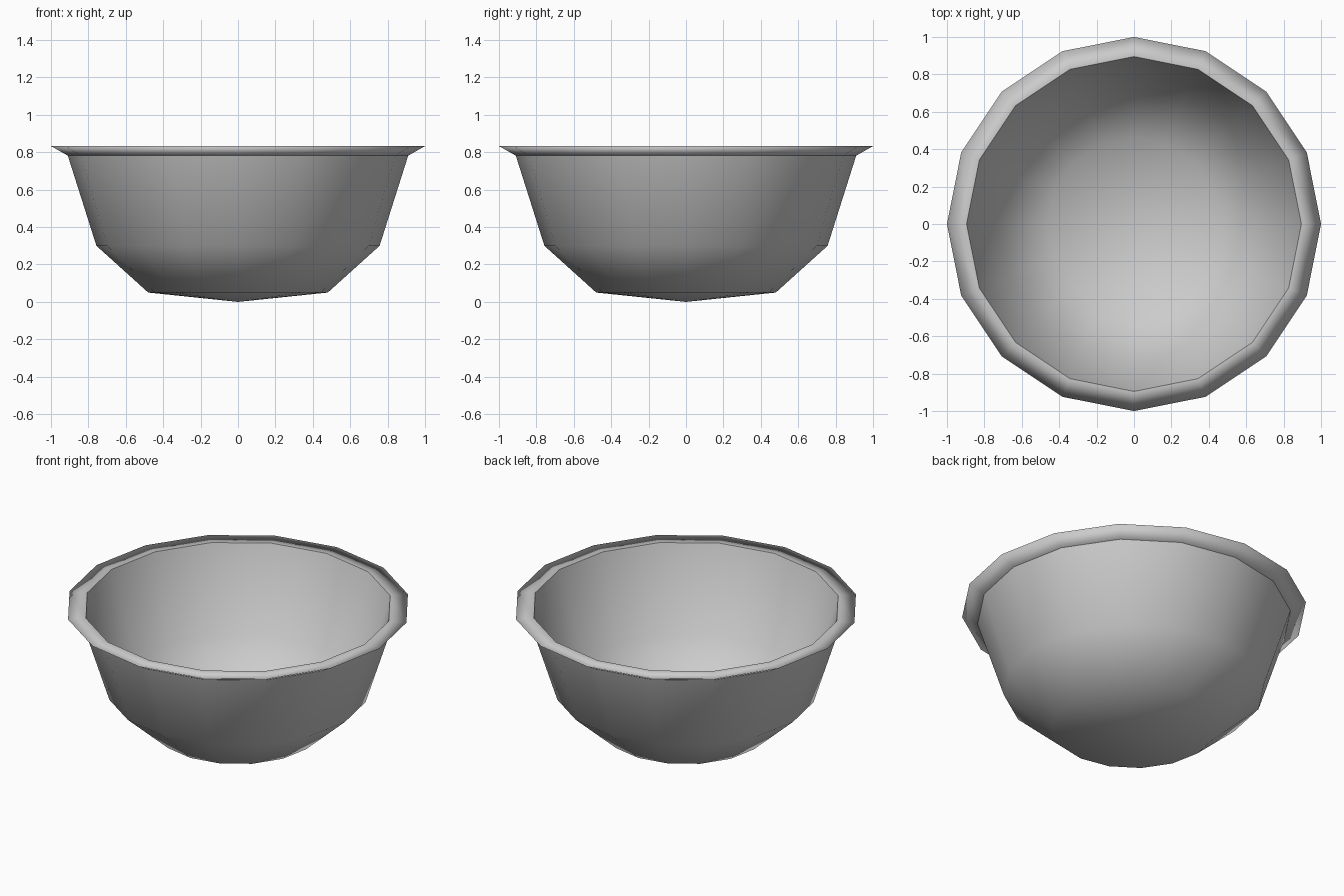
import bpy
import bmesh
from math import cos, sin, tau

cube = bpy.data.objects.get("Cube")
if cube:
    bpy.data.objects.remove(cube, do_unlink=True)

SIDES = 16

# Plain grey glaze
glaze = bpy.data.materials.new("grey glaze")
glaze.use_nodes = True
grey = (0.6, 0.6, 0.6, 1)
glaze.diffuse_color = grey
glaze.node_tree.nodes["Principled BSDF"].inputs["Base Color"].default_value = grey

# Profile (radius, height) from outer foot, over the lip, to the inner floor
outer_wall = [(0.48, 0.05), (0.757, 0.30), (0.91, 0.782)]
lip = [(1.0, 0.833)]
inner_wall = [(0.895, 0.833), (0.73, 0.31), (0.46, 0.08)]
profile = outer_wall + lip + inner_wall
# Rings where the lip meets each wall stay sharp
sharp_rings = {len(outer_wall) - 1, len(outer_wall) + len(lip)}

bm = bmesh.new()
rings = [[bm.verts.new((r * cos(tau * i / SIDES), r * sin(tau * i / SIDES), z))
          for i in range(SIDES)] for r, z in profile]
foot = bm.verts.new((0, 0, 0))
floor = bm.verts.new((0, 0, 0.035))

for i in range(SIDES):
    j = (i + 1) % SIDES
    for low, high in zip(rings, rings[1:]):
        bm.faces.new((low[i], low[j], high[j], high[i]))
    bm.faces.new((foot, rings[0][j], rings[0][i]))
    bm.faces.new((floor, rings[-1][i], rings[-1][j]))
    for k in sharp_rings:
        bm.edges.get((rings[k][i], rings[k][j])).smooth = False

bmesh.ops.recalc_face_normals(bm, faces=bm.faces)
for face in bm.faces:
    face.smooth = True

mesh = bpy.data.meshes.new("bowl")
bm.to_mesh(mesh)
bm.free()
mesh.materials.append(glaze)
bowl = bpy.data.objects.new("bowl", mesh)
bpy.context.collection.objects.link(bowl)
